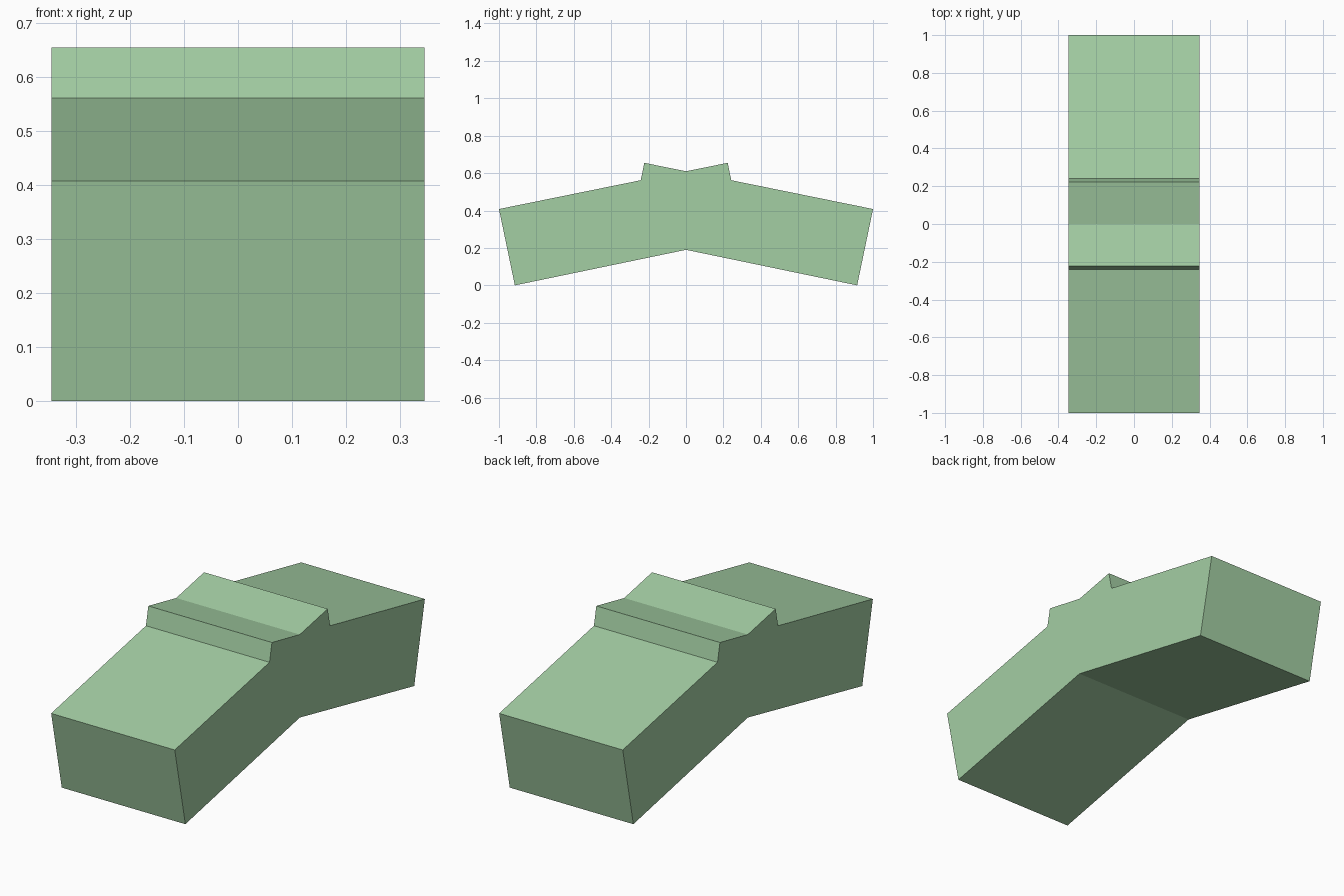
import bpy, bmesh

if "Cube" in bpy.data.objects:
    bpy.data.objects.remove(bpy.data.objects["Cube"])

HALF_WIDTH = 0.346

# Half of the side profile (y, z), from bottom centre out to top centre
half = [(0, 0.19), (0.915, 0), (1.0, 0.408), (0.242, 0.562), (0.223, 0.655), (0, 0.61)]
profile = half + [(-y, z) for y, z in half[-2:0:-1]]

# Bent block with raised centre lips: extrude the mirrored profile across x
bm = bmesh.new()
face = bm.faces.new([bm.verts.new((-HALF_WIDTH, y, z)) for y, z in profile])
extruded = bmesh.ops.extrude_face_region(bm, geom=[face])
moved = [v for v in extruded["geom"] if isinstance(v, bmesh.types.BMVert)]
bmesh.ops.translate(bm, verts=moved, vec=(2 * HALF_WIDTH, 0, 0))
# extrude_face_region keeps or drops the source face by context; ensure both caps exist
bmesh.ops.holes_fill(bm, edges=[e for e in bm.edges if e.is_boundary], sides=0)
bmesh.ops.recalc_face_normals(bm, faces=bm.faces)

mesh = bpy.data.meshes.new("angled_block")
bm.to_mesh(mesh)
bm.free()
block = bpy.data.objects.new("angled_block", mesh)
bpy.context.collection.objects.link(block)

# Pale green finish
green = bpy.data.materials.new("pale_green")
green.diffuse_color = (0.37, 0.62, 0.37, 1)
green.use_nodes = True
green.node_tree.nodes["Principled BSDF"].inputs["Base Color"].default_value = green.diffuse_color
mesh.materials.append(green)
